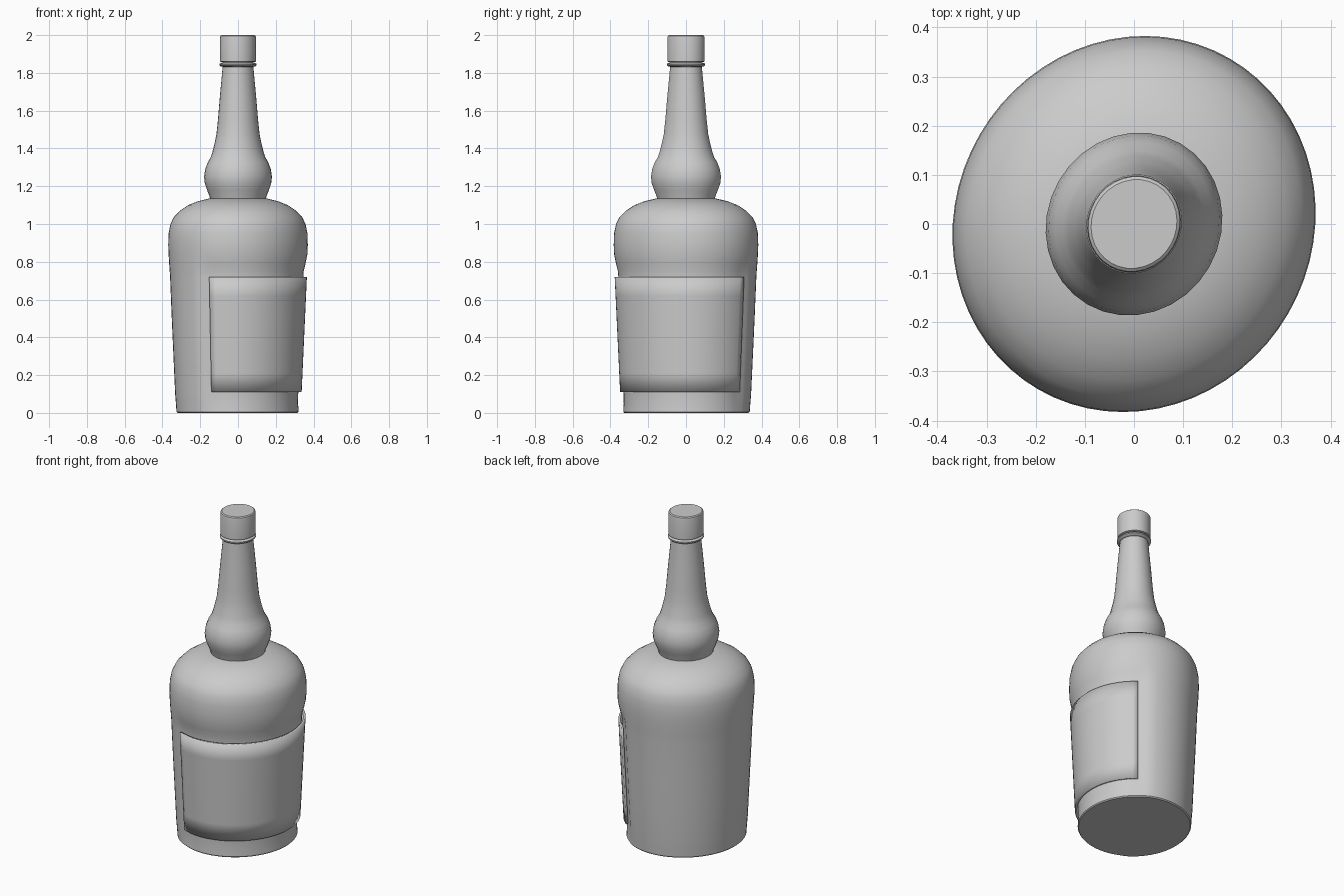
import bpy, bmesh, math

if "Cube" in bpy.data.objects:
    bpy.data.objects.remove(bpy.data.objects["Cube"])

TILT = math.radians(-30)      # label faces 30 degrees right-to-front
DEPTH, WIDTH = 0.976, 1.046   # oval cross-section


def oval(r, a, z):
    x, y = r * math.cos(a) * DEPTH, r * math.sin(a) * WIDTH
    c, s = math.cos(TILT), math.sin(TILT)
    return (x * c - y * s, x * s + y * c, z)


def finish(bm, name, angle=35):
    bmesh.ops.recalc_face_normals(bm, faces=bm.faces)
    me = bpy.data.meshes.new(name)
    bm.to_mesh(me)
    bm.free()
    ob = bpy.data.objects.new(name, me)
    bpy.context.collection.objects.link(ob)
    bpy.ops.object.select_all(action='DESELECT')
    ob.select_set(True)
    bpy.context.view_layer.objects.active = ob
    bpy.ops.object.shade_smooth_by_angle(angle=math.radians(angle))
    return ob


def lathe(name, profile, n=32, offset=lambda a, z: 0.0):
    bm = bmesh.new()
    rings = []
    for r, z in profile:
        rings.append([bm.verts.new(oval(r + offset(a, z), a, z))
                      for a in (math.tau * i / n for i in range(n))])
    for lo, hi in zip(rings, rings[1:]):
        for i in range(n):
            j = (i + 1) % n
            bm.faces.new((lo[i], lo[j], hi[j], hi[i]))
    bm.faces.new(rings[0])
    bm.faces.new(rings[-1])
    return finish(bm, name)


def ramp(v, a, b):
    t = min(max((v - a) / (b - a), 0), 1)
    return t * t * (3 - 2 * t)


def label_recess(a, z):
    a = abs((a + math.pi) % math.tau - math.pi)
    side = 1 - ramp(math.degrees(a), 84, 95)
    height = ramp(z, -0.06, 0.1) * (1 - ramp(z, 0.74, 0.84))
    return -0.014 * side * height


# body with shallow label recess
lathe("bottle_body", [(0.322, 0), (0.328, 0.006), (0.331, 0.05), (0.335, 0.1),
                      (0.344, 0.3), (0.353, 0.5), (0.362, 0.72), (0.364, 0.75),
                      (0.367, 0.79), (0.37, 0.84), (0.372, 0.89), (0.37, 0.95),
                      (0.36, 1.0), (0.343, 1.035), (0.31, 1.07), (0.265, 1.1),
                      (0.215, 1.12), (0.155, 1.135)], 64, label_recess)

# bulbed, tapering neck
lathe("bottle_neck", [(0.145, 1.12), (0.153, 1.15), (0.165, 1.18), (0.177, 1.215),
                      (0.181, 1.25), (0.175, 1.29), (0.162, 1.325), (0.145, 1.355),
                      (0.134, 1.39), (0.122, 1.44), (0.115, 1.475), (0.107, 1.55),
                      (0.097, 1.67), (0.082, 1.83), (0.08, 1.87)])

# collar ring and cap
lathe("neck_ring", [(0.08, 1.832), (0.092, 1.835), (0.098, 1.841),
                    (0.098, 1.848), (0.092, 1.853), (0.08, 1.855)])
lathe("bottle_cap", [(0.09, 1.858), (0.096, 1.861), (0.096, 1.985),
                     (0.094, 1.995), (0.088, 2.0)])

# wrapped label panel
bm = bmesh.new()
COLS, ROWS, HALF = 32, 6, math.radians(83)
grid = []
for k in range(ROWS + 1):
    z = 0.11 + 0.61 * k / ROWS
    r = 0.339 + 0.028 * k / ROWS
    grid.append([bm.verts.new(oval(r, HALF * (2 * i / COLS - 1), z))
                 for i in range(COLS + 1)])
for lo, hi in zip(grid, grid[1:]):
    for i in range(COLS):
        bm.faces.new((lo[i], lo[i + 1], hi[i + 1], hi[i]))
label = finish(bm, "label_panel")
solid = label.modifiers.new("thickness", 'SOLIDIFY')
solid.thickness = 0.012
solid.offset = -1
# make sure the sheet faces outward so it thickens inward
mid = label.data.polygons[len(label.data.polygons) // 2 + COLS // 2]
if mid.normal.dot(mid.center.copy() * 1.0) < 0:
    label.data.flip_normals()
